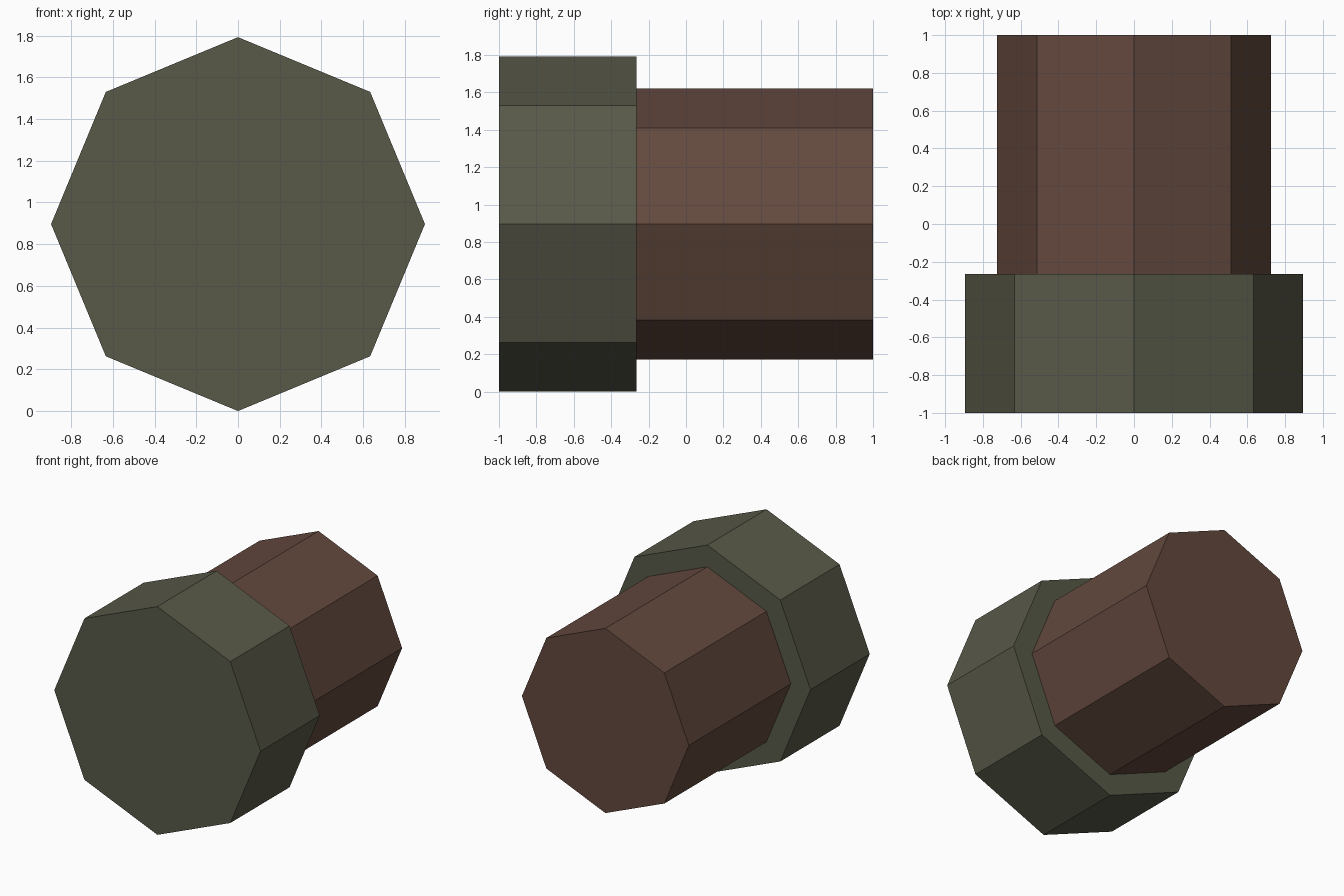
import bpy
import math

cube = bpy.data.objects.get("Cube")
if cube:
    bpy.data.objects.remove(cube, do_unlink=True)

AXIS_HEIGHT = 0.896


def make_material(name, color):
    mat = bpy.data.materials.new(name)
    mat.use_nodes = True
    mat.diffuse_color = color
    mat.node_tree.nodes["Principled BSDF"].inputs["Base Color"].default_value = color
    return mat


def octagonal_prism(name, radius, y_front, y_back, mat):
    """Flat-sided bar along y with a corner pointing up."""
    bpy.ops.mesh.primitive_cylinder_add(
        vertices=8, radius=radius, depth=y_back - y_front,
        location=(0, (y_front + y_back) / 2, AXIS_HEIGHT),
        rotation=(math.pi / 2, 0, 0))
    part = bpy.context.object
    part.name = name
    part.data.materials.append(mat)
    return part


green = make_material("dark olive", (0.098, 0.1, 0.066, 1))
brown = make_material("dark brown", (0.125, 0.066, 0.048, 1))

# Wide front head and narrower rear shaft
octagonal_prism("head", 0.896, -1.0, -0.265, green)
octagonal_prism("shaft", 0.725, -0.265, 1.0, brown)
